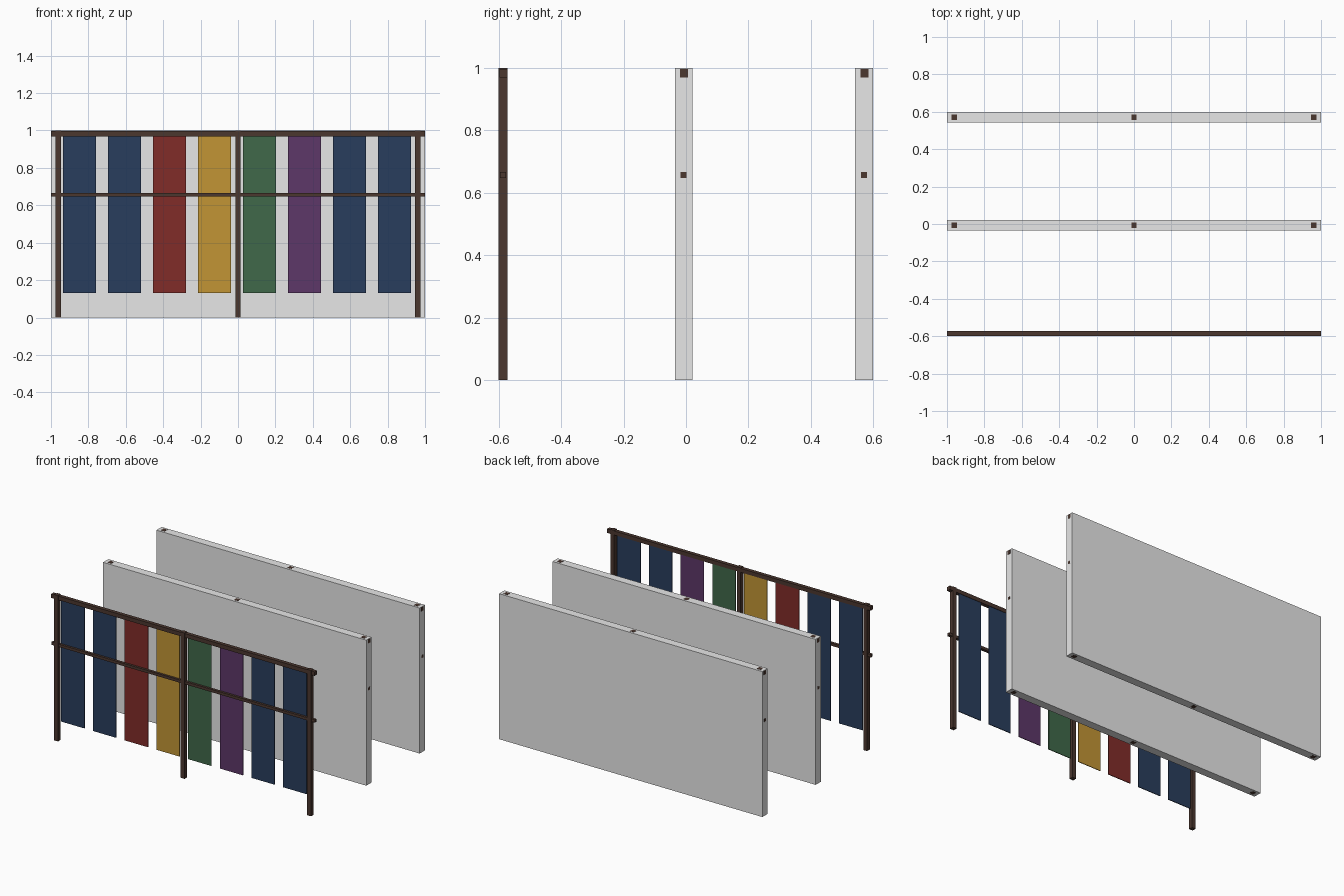
import bpy
import bmesh
from mathutils import Matrix, Vector

if "Cube" in bpy.data.objects:
    bpy.data.objects.remove(bpy.data.objects["Cube"], do_unlink=True)


def material(name, rgb):
    mat = bpy.data.materials.new(name)
    mat.use_nodes = True
    color = (*rgb, 1)
    mat.diffuse_color = color
    mat.node_tree.nodes["Principled BSDF"].inputs["Base Color"].default_value = color
    return mat


def box(name, mat, low, high):
    low, high = Vector(low), Vector(high)
    bm = bmesh.new()
    bmesh.ops.create_cube(bm, size=1, matrix=Matrix.Translation((low + high) / 2)
                          @ Matrix.Diagonal((*(high - low), 1)))
    mesh = bpy.data.meshes.new(name)
    bm.to_mesh(mesh)
    bm.free()
    mesh.materials.append(mat)
    obj = bpy.data.objects.new(name, mesh)
    bpy.context.collection.objects.link(obj)
    return obj


wood = material("dark wood", (.07, .038, .028))
plaster = material("pale grey", (.8, .8, .8))
navy = material("navy cloth", (.022, .047, .11))
red = material("red cloth", (.22, .025, .022))
gold = material("gold cloth", (.54, .30, .035))
green = material("green cloth", (.051, .14, .067))
purple = material("purple cloth", (.11, .038, .14))


# Post-and-rail frame, used on its own and embedded in each wall
def frame(prefix, y):
    for side, x in (("right", -.96), ("middle", 0), ("left", .96)):
        box(f"{prefix}_{side}_post", wood,
            (x - .0145, y - .0145, 0), (x + .0145, y + .0145, 1))
    box(f"{prefix}_top_rail", wood, (-1, y - .012, .969), (1, y + .014, .996))
    box(f"{prefix}_lower_rail", wood, (-1, y - .0095, .647), (1, y + .0095, .666))


front_y, spacing = -.5855, .578
frame("front", front_y)

# Cloth strips hanging under the top rail, behind the lower rail
cloths = [navy, navy, red, gold, green, purple, navy, navy]
for i, cloth in enumerate(cloths):
    x = -.848 + i * .2407
    box(f"hanging_cloth_{i + 1}", cloth,
        (x - .088, front_y + .006, .131), (x + .088, front_y + .011, .972))

# Solid walls, with the frame ends showing at their edges
for i, prefix in enumerate(("middle", "back"), 1):
    y = front_y + i * spacing
    frame(prefix, y)
    box(f"{prefix}_wall", plaster,
        (-.999, y - .0285, .001), (.999, y + .0285, .999))
